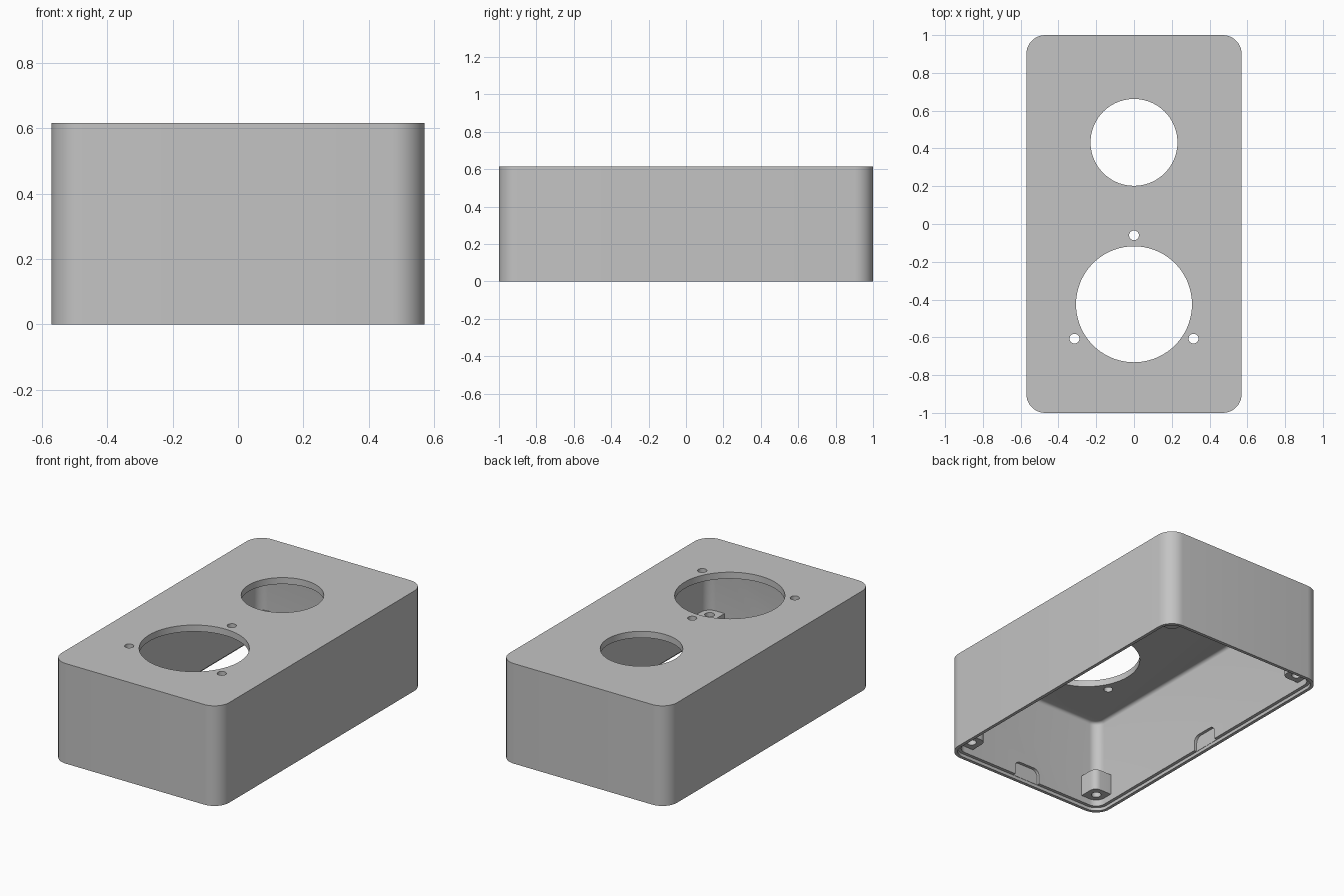
import bpy, bmesh, math
from mathutils import Vector

if "Cube" in bpy.data.objects:
    bpy.data.objects.remove(bpy.data.objects["Cube"], do_unlink=True)

W, L, H = 1.14, 2.0, 0.615   # overall size
WALL, LIP, R = 0.04, 0.02, 0.1

grey = bpy.data.materials.new("plain grey")
grey.use_nodes = True
grey.diffuse_color = (0.55, 0.55, 0.55, 1)
grey.node_tree.nodes["Principled BSDF"].inputs["Base Color"].default_value = grey.diffuse_color


def finish(bm, name):
    bmesh.ops.recalc_face_normals(bm, faces=bm.faces)
    mesh = bpy.data.meshes.new(name)
    bm.to_mesh(mesh)
    bm.free()
    obj = bpy.data.objects.new(name, mesh)
    bpy.context.collection.objects.link(obj)
    mesh.materials.append(grey)
    return obj


def box(name, low, high, radius=0, rule=None, segments=10, top_radius=0):
    """Box between two corners; edges that pass the rule are rounded."""
    low, high = Vector(low), Vector(high)
    mid, size = (low + high) / 2, high - low
    bm = bmesh.new()
    bmesh.ops.create_cube(bm, size=1)
    for v in bm.verts:
        v.co = mid + v.co * size
    if radius:
        edges = [e for e in bm.edges if rule(e)]
        bmesh.ops.bevel(bm, geom=edges, offset=radius, segments=segments,
                        profile=0.5, affect='EDGES')
    if top_radius:
        edges = [e for e in bm.edges if all(abs(v.co.z - high.z) < 1e-4 for v in e.verts)]
        bmesh.ops.bevel(bm, geom=edges, offset=top_radius, segments=4,
                        profile=0.5, affect='EDGES')
    return finish(bm, name)


def upright(e):
    a, b = e.verts
    return abs(a.co.z - b.co.z) > 1e-4


def slab(name, inset, z0, z1, **kw):
    x, y = W / 2 - inset, L / 2 - inset
    return box(name, (-x, -y, z0), (x, y, z1), R - inset, upright, **kw)


def rod(name, x, y, radius, z0, z1, segments):
    bm = bmesh.new()
    bmesh.ops.create_cone(bm, cap_ends=True, segments=segments, radius1=radius,
                          radius2=radius, depth=z1 - z0)
    bmesh.ops.translate(bm, verts=bm.verts, vec=(x, y, (z0 + z1) / 2))
    return finish(bm, name)


def cut(obj, cutter):
    mod = obj.modifiers.new("cut", 'BOOLEAN')
    mod.operation, mod.solver, mod.object = 'DIFFERENCE', 'EXACT', cutter
    bpy.context.view_layer.objects.active = obj
    bpy.ops.object.modifier_apply(modifier=mod.name)
    bpy.data.objects.remove(cutter, do_unlink=True)


def smooth(obj):
    bpy.ops.object.select_all(action='DESELECT')
    obj.select_set(True)
    bpy.context.view_layer.objects.active = obj
    bpy.ops.object.shade_smooth_by_angle(angle=math.radians(30))


# Hollow shell, open underneath, with a stepped rim for a cover
shell = slab("enclosure_shell", 0, 0, H)
cut(shell, slab("cavity_cutter", WALL, -0.1, H - WALL, top_radius=0.02))
cut(shell, slab("rim_cutter", LIP, -0.1, 0.02))

# Two round openings and three screw holes in the top
for x, y, radius, n in ((0, 0.432, 0.23, 72), (0, -0.425, 0.307, 72), (0, -0.06, 0.026, 24),
                        (-0.315, -0.607, 0.026, 24), (0.315, -0.607, 0.026, 24)):
    cut(shell, rod("hole_cutter", x, y, radius, H - 0.1, H + 0.1, n))

# Rounded snap recesses inside the middle of each wall
DEEP = WALL - 0.018
for s in (-1, 1):
    for axis in (0, 1):
        reach = (W, L)[axis] / 2
        ends = sorted((s * (reach - DEEP), s * (reach - 0.06)))
        low, high = [-0.09, -0.09, 0.01], [0.09, 0.09, 0.11]
        low[axis], high[axis] = ends

        def top_corner(e, axis=axis):
            a, b = e.verts
            return abs(a.co[axis] - b.co[axis]) > 1e-4 and a.co.z > 0.1
        cut(shell, box("recess_cutter", low, high, 0.04, top_corner, 6))
smooth(shell)

# Corner screw posts, rounded on the free corner
for sx, side in ((-1, "right"), (1, "left")):
    for sy, end in ((-1, "front"), (1, "back")):
        xs = sorted((sx * (W / 2 - 0.03), sx * (W / 2 - 0.16)))
        ys = sorted((sy * (L / 2 - 0.03), sy * (L / 2 - 0.16)))

        def free_corner(e):
            m = (e.verts[0].co + e.verts[1].co) / 2
            return upright(e) and abs(m.x) < W / 2 - 0.1 and abs(m.y) < L / 2 - 0.1
        post = box(f"{end}_{side}_screw_post", (xs[0], ys[0], 0.06), (xs[1], ys[1], 0.19),
                   0.04, free_corner, 6)
        cut(post, rod("screw_cutter", sx * (W / 2 - 0.1), sy * (L / 2 - 0.1), 0.028, 0, 0.3, 24))
        smooth(post)
